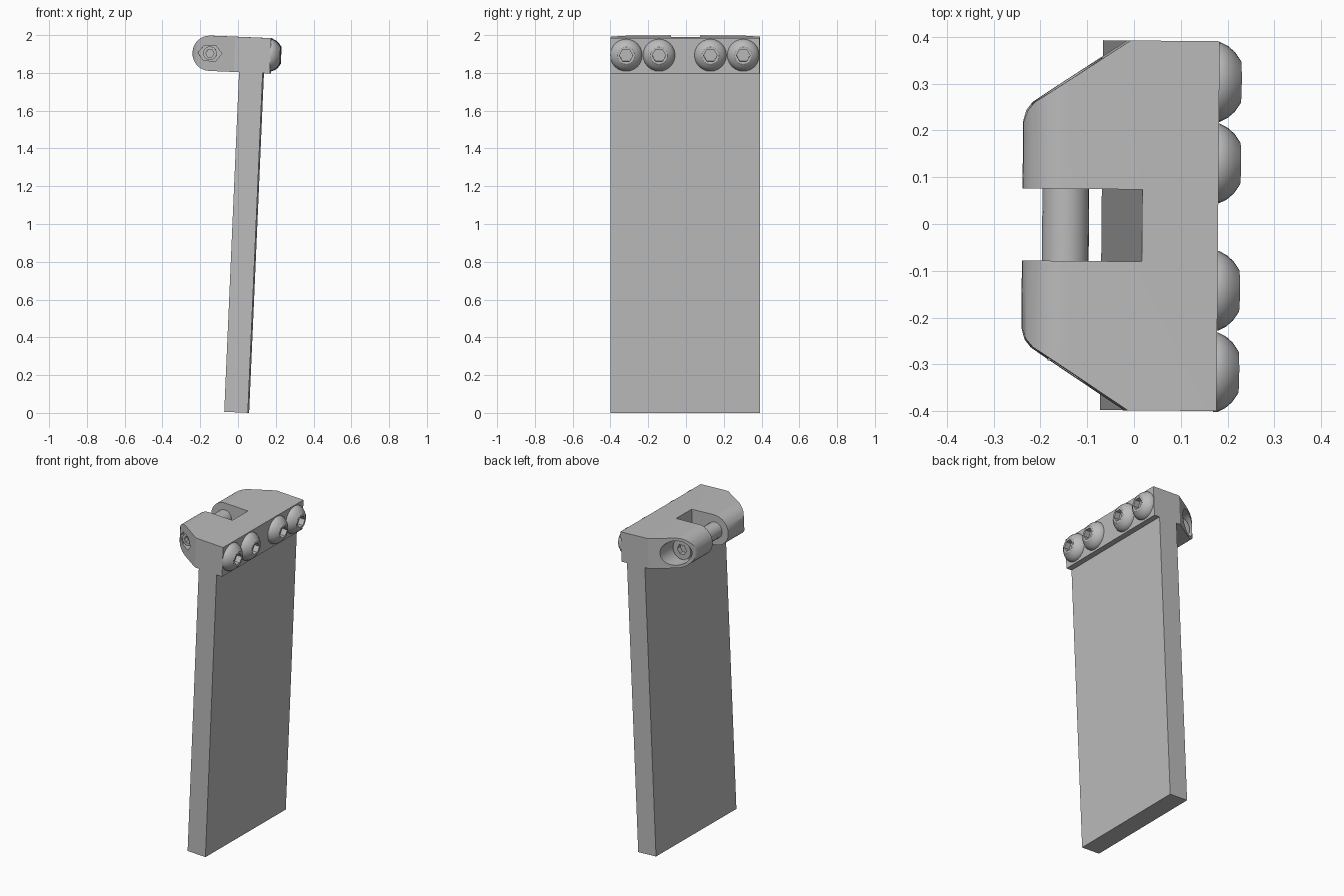
import bpy, bmesh, math
from mathutils import Matrix, Vector

if "Cube" in bpy.data.objects:
    bpy.data.objects.remove(bpy.data.objects["Cube"])

grey = bpy.data.materials.new("plain grey")
grey.use_nodes = True
grey.diffuse_color = (0.5, 0.5, 0.5, 1)
grey.node_tree.nodes["Principled BSDF"].inputs["Base Color"].default_value = (0.5, 0.5, 0.5, 1)

HALF = 0.395          # half width of plate and clamp
BOTTOM, TOP = 1.80, 1.987
BORE_X, BORE_Z = -0.222, 1.893
FRAMES = {            # extrusion axis -> where profile u, v and depth point
    "x": Matrix(((0, 0, 1), (1, 0, 0), (0, 1, 0))),
    "y": Matrix(((1, 0, 0), (0, 0, 1), (0, 1, 0))),
    "z": Matrix.Identity(3),
}


def finish(name, bm):
    bmesh.ops.recalc_face_normals(bm, faces=bm.faces)
    mesh = bpy.data.meshes.new(name)
    bm.to_mesh(mesh)
    bm.free()
    mesh.materials.append(grey)
    ob = bpy.data.objects.new(name, mesh)
    bpy.context.collection.objects.link(ob)
    return ob


def prism(name, axis, profile, start, end):
    """Extrude a flat profile along an axis."""
    bm = bmesh.new()
    rings = [[bm.verts.new(FRAMES[axis] @ Vector((u, v, d))) for u, v in profile]
             for d in (start, end)]
    bm.faces.new(rings[0])
    bm.faces.new(rings[1])
    n = len(profile)
    for i in range(n):
        j = (i + 1) % n
        bm.faces.new((rings[0][i], rings[0][j], rings[1][j], rings[1][i]))
    return finish(name, bm)


def ring(u, v, ru, rv, count):
    return [(u + ru * math.cos(math.tau * i / count), v + rv * math.sin(math.tau * i / count))
            for i in range(count)]


def rect(u0, u1, v0, v1):
    return [(u0, v0), (u1, v0), (u1, v1), (u0, v1)]


def boolean(ob, cutter, operation="DIFFERENCE"):
    mod = ob.modifiers.new(operation.lower(), "BOOLEAN")
    mod.operation, mod.solver, mod.object = operation, "EXACT", cutter
    bpy.context.view_layer.objects.active = ob
    bpy.ops.object.modifier_apply(modifier=mod.name)
    bpy.data.objects.remove(cutter)


def button_head(name, y, z, x):
    """Domed screw head facing +x with a hexagonal socket."""
    bm = bmesh.new()
    steps = [(0.085, -0.003), (0.085, 0.006), (0.077, 0.022), (0.064, 0.037), (0.045, 0.050)]
    rings = [[bm.verts.new((x + h, y + u, z + v)) for u, v in ring(0, 0, r, r, 24)]
             for r, h in steps]
    for a, b in zip(rings, rings[1:]):
        for i in range(24):
            j = (i + 1) % 24
            bm.faces.new((a[i], a[j], b[j], b[i]))
    bm.faces.new(rings[0])
    bm.faces.new(rings[-1])
    ob = finish(name, bm)
    boolean(ob, prism("socket", "x", ring(y, z, 0.036, 0.036, 6), x + 0.015, x + 0.1))
    return ob


parts = []

# Long flat plate
plate = prism("plate", "z", rect(-0.0625, 0.0625, -HALF, HALF), 0, BOTTOM)
parts.append(plate)

# Clamp block: rounded side outline trimmed by the chamfered plan outline
radius = (TOP - BOTTOM) / 2
arc = [(BORE_X - radius * math.sin(a), BORE_Z + radius * math.cos(a))
       for a in (math.pi * i / 16 for i in range(17))]
clamp = prism("clamp_block", "y", arc + [(0.10, BOTTOM), (0.10, TOP)], -HALF, HALF)
half_plan = [(0.2, -0.5), (0.2, 0.5), (-0.09, 0.5), (-0.09, HALF),
             (-0.292, 0.262), (-0.306, 0.245), (-0.314, 0.22)]
plan = half_plan + [(x, -y) for x, y in reversed(half_plan[2:])] 
boolean(clamp, prism("plan", "z", plan, BOTTOM - 0.1, TOP + 0.1), "INTERSECT")
boolean(clamp, prism("slot", "z", rect(-0.5, -0.0625, -0.077, 0.077), BOTTOM - 0.1, TOP + 0.1))
boolean(clamp, prism("counterbore", "y", ring(BORE_X, BORE_Z, 0.076, 0.076, 32), 0.20, 0.5))
boolean(clamp, prism("nut_pocket", "y", ring(BORE_X, BORE_Z, 0.064, 0.046, 6), -0.5, -0.24))
parts.append(clamp)

# Cross bolt through the slot, with a socket head at the back
shaft = prism("bolt_shaft", "y", ring(BORE_X, BORE_Z, 0.05, 0.05, 20), -0.15, 0.21)
tip = prism("bolt_tip", "y", ring(BORE_X, BORE_Z, 0.036, 0.036, 20), -0.29, -0.14)
boolean(tip, prism("tip_socket", "y", ring(BORE_X, BORE_Z, 0.022, 0.022, 6), -0.4, -0.26))
head = prism("bolt_head", "y", ring(BORE_X, BORE_Z, 0.062, 0.062, 24), 0.19, 0.25)
boolean(head, prism("head_socket", "y", ring(BORE_X, BORE_Z, 0.032, 0.032, 6), 0.22, 0.4))
parts += [shaft, tip, head]

# Four button screws on the flat side
for i, y in enumerate((-0.312, -0.138, 0.134, 0.308)):
    parts.append(button_head(f"button_screw_{i + 1}", y, 1.897, 0.10))

# Lean the whole assembly slightly
lean = (Matrix.Translation((-0.007, -0.003, 0.003)) @ Matrix.Rotation(math.radians(-0.5), 4, "Z")
        @ Matrix.Rotation(math.radians(2.5), 4, "Y"))
bpy.ops.object.select_all(action="DESELECT")
for ob in parts:
    ob.data.transform(lean)
    ob.select_set(True)
bpy.context.view_layer.objects.active = plate
bpy.ops.object.shade_smooth_by_angle(angle=math.radians(30))
